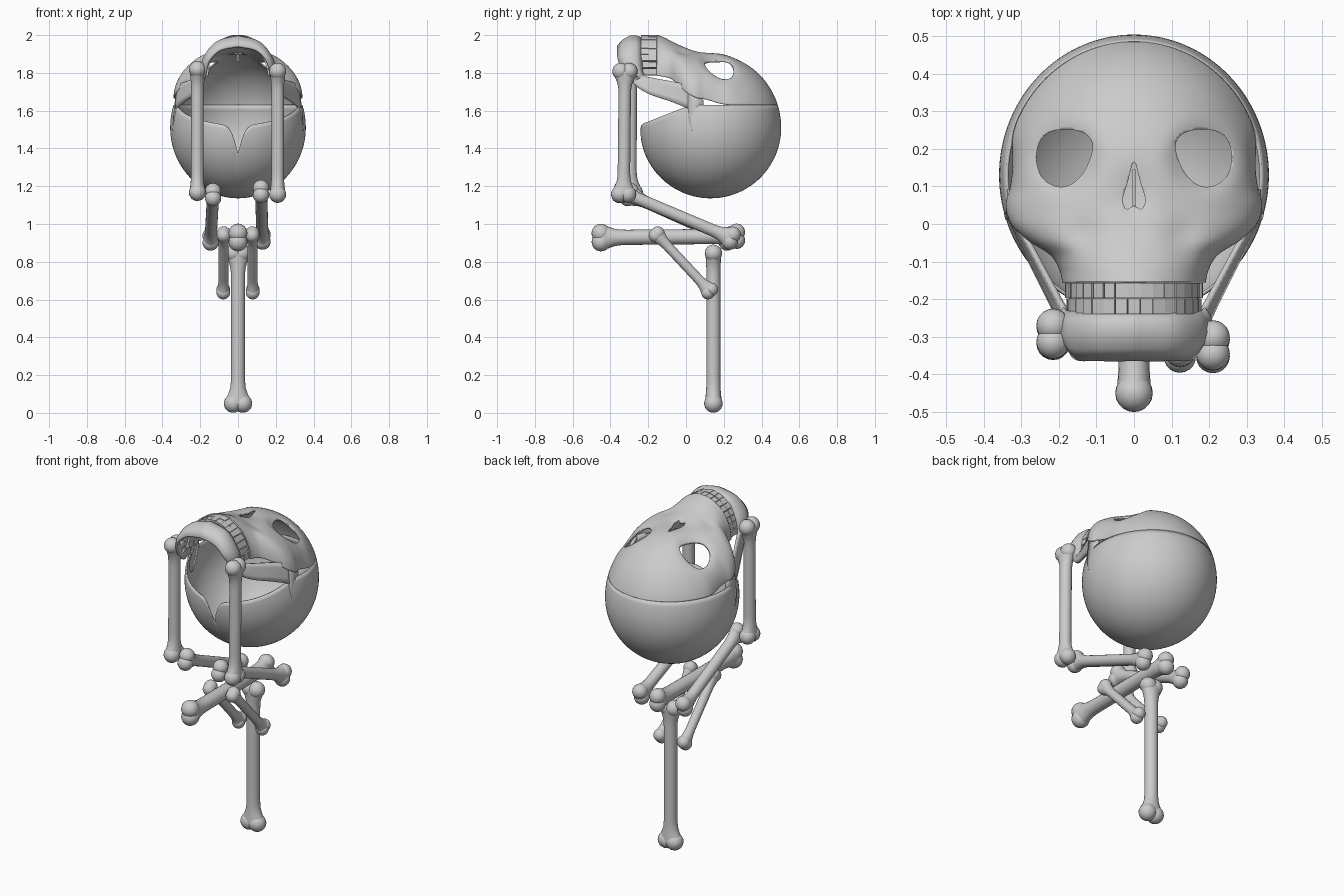
import bpy, bmesh, math, random
from mathutils import Vector, Matrix

if "Cube" in bpy.data.objects:
    bpy.data.objects.remove(bpy.data.objects["Cube"])

random.seed(2)
PI = math.pi


def finish(name, bm, angle=50):
    bmesh.ops.remove_doubles(bm, verts=bm.verts, dist=1e-5)
    bmesh.ops.recalc_face_normals(bm, faces=bm.faces)
    me = bpy.data.meshes.new(name)
    bm.to_mesh(me)
    bm.free()
    ob = bpy.data.objects.new(name, me)
    bpy.context.collection.objects.link(ob)
    bpy.context.view_layer.objects.active = ob
    bpy.ops.object.select_all(action='DESELECT')
    ob.select_set(True)
    bpy.ops.object.shade_smooth_by_angle(angle=math.radians(angle))
    return ob


def spline(pts, n, closed=False):
    """Catmull-Rom resampling, n steps per span."""
    pts = [Vector(p) for p in pts]
    k, out = len(pts), []
    for i in range(k if closed else k - 1):
        def at(j):
            return pts[j % k] if closed else pts[max(0, min(k - 1, j))]
        a, b, c, d = at(i - 1), at(i), at(i + 1), at(i + 2)
        for s in range(n):
            t = s / n
            out.append(b + (c - a) * (t / 2) + (a * 2 - b * 5 + c * 4 - d) * (t * t / 2)
                       + (b * 3 - a - c * 3 + d) * (t ** 3 / 2))
    return out if closed else out + [pts[-1]]


def loft(bm, rows, closed=False):
    vs = [[bm.verts.new(p) for p in row] for row in rows]
    for r0, r1 in zip(vs, vs[1:]):
        n = len(r0)
        for i in range(n if closed else n - 1):
            j = (i + 1) % n
            bm.faces.new((r0[i], r0[j], r1[j], r1[i]))
    return vs


def thicken(ob, t, mirror=False):
    if mirror:
        ob.modifiers.new("mirror", 'MIRROR').merge_threshold = 0.003
    m = ob.modifiers.new("thickness", 'SOLIDIFY')
    m.thickness, m.offset = t, 0


# Skull: a near-spherical cranium centred here
CY, CZ, RX, RY, RZ = 0.13, 1.51, 0.355, 0.37, 0.385
EYE = spline([(.11, .205), (.13, .24), (.185, .252), (.24, .235), (.26, .18),
              (.245, .125), (.205, .1), (.165, .107), (.13, .145)], 5, True)
NOSE = spline([(0, .165), (.017, .11), (.03, .065), (.02, .04), (0, .048),
               (-.02, .04), (-.03, .065), (-.017, .11)], 4, True)

# Lower bowl of the cranium, open at the front with a notch in the rim
bm = bmesh.new()
cols = []
for i in range(128):
    ph = 2 * PI * i / 128
    x, y = RX * math.sin(ph), CY - RY * math.cos(ph)
    rim = 1.525 + .105 * min(1, (y + .24) / .26)
    rim -= .15 * math.exp(-(abs(x) / .028) ** 1.3) * (y < 0)
    rz = RZ if rim > CZ else RY
    e1 = math.asin((rim - CZ) / rz)
    col = []
    for j in range(29):
        e = -PI / 2 + (e1 + PI / 2) * j / 28
        c = math.cos(e)
        col.append((x * c, CY + (y - CY) * c, CZ + (RZ if e > 0 else RY) * math.sin(e)))
    cols.append(col)
loft(bm, cols + [cols[0]])
thicken(finish("cranium_bowl", bm), .008)

# Forehead and face: arches swept from the crown down to the upper jaw
table = spline([(.32, .30, 1.63, 1.86), (.25, .312, 1.63, 1.885), (.18, .315, 1.64, 1.9),
                (.1, .325, 1.66, 1.908), (.05, .337, 1.67, 1.915), (0, .322, 1.70, 1.93),
                (-.04, .28, 1.74, 1.945), (-.08, .22, 1.77, 1.965), (-.12, .195, 1.78, 1.985),
                (-.155, .187, 1.785, 1.998)], 8)
stations = [(.4815 - .1615 * (i / 20) ** 1.5, .3, 1.63, 1.86) for i in range(20)] + [tuple(v) for v in table]
rows = []
for y, w, zs, zt in stations:
    a = math.sqrt(max(0, 1 - ((y - CY) / RY) ** 2))
    t0 = math.asin(min(1, .12 / (RZ * max(a, .3118))))
    f = max(0, min(1, (.3 - y) / .18))
    f = f * f * (3 - 2 * f)
    row = []
    for k in range(97):
        t = k / 96
        th, fa = t0 + (PI - 2 * t0) * t, PI * t
        sp = Vector((RX * a * math.cos(th), y, CZ + RZ * a * math.sin(th)))
        fc = Vector((w * math.cos(fa), y, zs + (zt - zs) * math.sin(fa)))
        p = sp.lerp(fc, f)
        ax = abs(p.x)
        # sunken eye sockets, nose hollow and cheeks
        p.z -= .028 * math.exp(-(((ax - .185) / .085) ** 2 + ((y - .175) / .085) ** 2) ** 2)
        p.z -= .012 * math.exp(-((ax / .04) ** 2 + ((y - .08) / .06) ** 2))
        p.z -= .014 * math.exp(-(((ax - .13) / .05) ** 2 + ((y + .03) / .05) ** 2))
        row.append(p)
    rows.append(row)
bm = bmesh.new()
loft(bm, rows)
face = finish("face", bm)
thicken(face, .008)

# Cut the eye and nose openings
bm = bmesh.new()
for outline, z0 in ((EYE, 1.66), ([Vector((-p.x, p.y)) for p in EYE], 1.66), (NOSE, 1.8)):
    rings = loft(bm, [[(p.x, p.y, z) for p in outline] for z in (z0, 2.1)], True)
    for r in rings:
        bm.faces.new(r)
cutter = finish("opening_cutter", bm)
cutter.hide_render = True
cut = face.modifiers.new("openings", 'BOOLEAN')
cut.object, cut.operation, cut.solver = cutter, 'DIFFERENCE', 'EXACT'
bpy.context.view_layer.objects.active = face
for m in [m.name for m in face.modifiers if m.type in ('SOLIDIFY', 'BOOLEAN')]:
    bpy.ops.object.modifier_apply(modifier=m)
bpy.data.objects.remove(cutter)


def box(bm, loc, size, rot=Matrix()):
    bmesh.ops.create_cube(bm, size=1, matrix=Matrix.Translation(loc) @ rot @ Matrix.Diagonal((*size, 1)))


# Septum inside the nose opening
bm = bmesh.new()
box(bm, (0, .09, 1.88), (.008, .11, .04))
finish("nose_septum", bm, 30)

# Two rows of teeth around the jaw arch
bm = bmesh.new()
N = 17
for row_y in (-.177, -.219):
    for i in range(N):
        th = PI * (i + .5) / N
        c, s = math.cos(th), math.sin(th)
        tan = Vector((-.168 * s, 0, .198 * c)).normalized()
        nor = Vector((tan.z, 0, -tan.x))
        rot = Matrix((tan, (0, 1, 0), nor)).transposed().to_4x4()
        box(bm, (.168 * c, row_y, 1.787 + .198 * s),
            (random.uniform(.029, .036), .041, random.uniform(.02, .03)), rot)
finish("teeth", bm, 30)

# Lower jaw: a tapering band from the chin to the hinge, mirrored
upper = spline([(0, -.235, 1.98), (.1, -.235, 1.95), (.16, -.235, 1.87), (.182, -.225, 1.79),
                (.215, -.17, 1.772), (.275, -.06, 1.752), (.318, .012, 1.735)], 6)
lower = spline([(0, -.36, 1.94), (.095, -.36, 1.92), (.155, -.355, 1.86), (.18, -.3, 1.765),
                (.22, -.21, 1.695), (.285, -.08, 1.648), (.328, .012, 1.612)], 6)
rows = []
for t in (0, .25, .5, .75, 1):
    rows.append([u.lerp(l, t) + Vector((u.x * .12, 0, .03 * max(0, (u.z - 1.75) / .23))) * (4 * t * (1 - t))
                 * (1 if u.y < -.22 else 0) for u, l in zip(upper, lower)])
bm = bmesh.new()
loft(bm, rows)
thicken(finish("lower_jaw", bm), .014, True)

# Jaw hinge flap hanging beside the cranium
front = spline([(.318, .01, 1.735), (.328, .01, 1.65), (.336, .012, 1.56), (.34, .03, 1.495)], 5)
back = spline([(.32, .045, 1.715), (.328, .092, 1.655), (.336, .078, 1.56), (.34, .048, 1.495)], 5)
bm = bmesh.new()
loft(bm, [front, back])
thicken(finish("jaw_hinge", bm), .012, True)


# Long bone: flared shaft with a pair of knobs at each end
def bone(name, a, b, lobe_dir, r, end_a, end_b):
    a, b = Vector(a), Vector(b)
    ax = (b - a).normalized()
    u = Vector(lobe_dir)
    u = (u - ax * u.dot(ax)).normalized()
    v = ax.cross(u)
    length = (b - a).length
    bm = bmesh.new()
    rows = []
    for k in range(25):
        s = length * (1 - math.cos(PI * k / 24)) / 2
        R, d = end_a if k < 12 else end_b
        dist = min(s, length - s)
        g = math.exp(-(dist / (R * 1.15)) ** 2)
        ru = r + (R * .9 + d - r) * g
        rv = r + (R * .9 - r) * g
        rows.append([a + ax * s + u * ru * math.cos(q) + v * rv * math.sin(q)
                     for q in (2 * PI * i / 20 for i in range(20))])
    loft(bm, rows, True)
    for c, (R, d) in ((a, end_a), (b, end_b)):
        for sgn in (-1, 1):
            bmesh.ops.create_uvsphere(bm, u_segments=20, v_segments=12, radius=R,
                                      matrix=Matrix.Translation(c + u * d * sgn))
    finish(name, bm, 60)


Z, Y, X = (0, 0, 1), (0, 1, 0), (1, 0, 0)
K = (.045, .022)
bone("standing_leg", (0, .145, .05), (0, .145, .845), X, .037, (.049, .026), (.046, .022))
bone("level_thigh", (0, -.45, .928), (0, .268, .935), Z, .04, (.05, .023), K)
bone("right_upper_arm", (.21, -.323, 1.808), (.21, -.33, 1.157), Y, .033, K, K)
bone("left_upper_arm", (-.215, -.292, 1.818), (-.215, -.295, 1.167), Y, .033, K, K)
bone("right_forearm", (.122, -.345, 1.172), (.13, .24, .925), Z, .032, (.043, .02), (.043, .02))
bone("left_forearm", (-.132, -.3, 1.155), (-.145, .225, .92), Z, .032, (.043, .02), (.043, .02))
for name, sx in (("right_small_bone", 1), ("left_small_bone", -1)):
    bone(name, (sx * .076, -.155, .945), (sx * .078, .125, .645), Z, .026, (.037, .008), (.036, .012))
